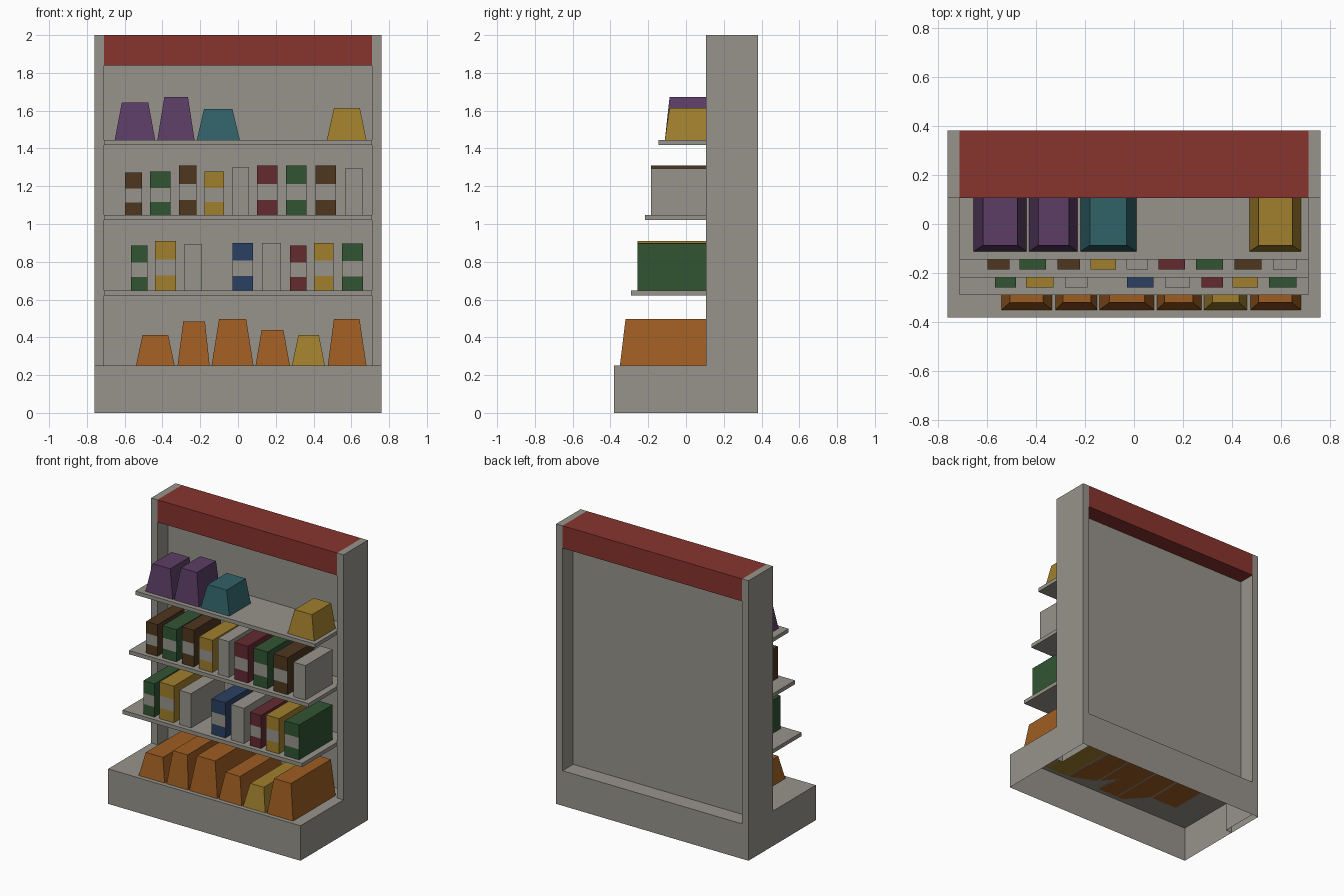
import bpy, bmesh
from mathutils import Vector

if "Cube" in bpy.data.objects:
    bpy.data.objects.remove(bpy.data.objects["Cube"])

COLOURS = {
    "grey": (0.31, 0.295, 0.258), "red": (0.245, 0.034, 0.027),
    "orange": (0.34, 0.109, 0.016), "yellow": (0.352, 0.212, 0.026),
    "purple": (0.107, 0.048, 0.133), "teal": (0.03, 0.122, 0.138),
    "brown": (0.076, 0.037, 0.013), "green": (0.031, 0.089, 0.033),
    "maroon": (0.125, 0.024, 0.03), "blue": (0.024, 0.051, 0.125),
}
MATS = {}
for key, rgb in COLOURS.items():
    MATS[key] = bpy.data.materials.new(key)
    MATS[key].diffuse_color = (*rgb, 1)


def block(name, x, y, z, colour, top_x=None, top_front=None, drop=(), label=None):
    """Box, optionally tapered; drop removes faces by normal, label paints a front band."""
    bm = bmesh.new()
    bmesh.ops.create_cube(bm, size=1)
    for v in bm.verts:
        upper = v.co.z > 0
        xs = top_x if upper and top_x else x
        front = top_front if upper and top_front is not None else y[0]
        v.co = (xs[v.co.x > 0], y[1] if v.co.y > 0 else front, z[upper])
    bm.normal_update()
    gone = [f for f in bm.faces if any(f.normal.dot(Vector(d)) > 0.99 for d in drop)]
    bmesh.ops.delete(bm, geom=gone, context='FACES')
    if label:
        cuts = [z[0] + (z[1] - z[0]) * t for t in (0.30, 0.63)]
        for h in cuts:
            bmesh.ops.bisect_plane(bm, geom=bm.verts[:] + bm.edges[:] + bm.faces[:],
                                   plane_co=(0, 0, h), plane_no=(0, 0, 1))
        bm.normal_update()
        for f in bm.faces:
            mid = f.calc_center_median().z
            if f.normal.y < -0.9 and cuts[0] < mid < cuts[1]:
                f.material_index = 1
    me = bpy.data.meshes.new(name)
    bm.to_mesh(me)
    bm.free()
    me.materials.append(MATS[colour])
    if label:
        me.materials.append(MATS[label])
    ob = bpy.data.objects.new(name, me)
    bpy.context.collection.objects.link(ob)
    return ob


FRONT, BACK, MID = -0.38, 0.38, 0.105
DOWN, REAR, AHEAD = (0, 0, -1), (0, 1, 0), (0, -1, 0)
LEFT, RIGHT = (-1, 0, 0), (1, 0, 0)

# Frame: hollow base, posts, header and recessed back panel
block("base_front", (-0.76, 0.76), (FRONT, MID), (0, 0.25), "grey", drop=(DOWN, REAR))
block("base_rear", (-0.71, 0.71), (MID, BACK), (0, 0.25), "grey",
      drop=(DOWN, AHEAD, LEFT, RIGHT))
for side, xs in (("left", (-0.76, -0.71)), ("right", (0.71, 0.76))):
    block(side + "_post", xs, (MID, BACK), (0, 2), "grey", drop=(DOWN,))
block("header", (-0.71, 0.71), (MID, BACK), (1.84, 2), "red")
block("back_panel", (-0.71, 0.71), (0.225, 0.26), (0.25, 1.84), "grey")

# Shelves, each one shallower than the one below
for i, (front, top) in enumerate(((-0.29, 0.648), (-0.217, 1.047), (-0.145, 1.444))):
    block(f"shelf_{i + 1}", (-0.71, 0.71), (front, 0.225), (top - 0.027, top), "grey")

# Tapered packs: colour, left, right, top left, top right, top height
LOWER_PACKS = (
    ("orange", -0.54, -0.335, -0.505, -0.37, 0.413),
    ("orange", -0.32, -0.15, -0.29, -0.175, 0.483),
    ("orange", -0.14, 0.082, -0.10, 0.043, 0.498),
    ("orange", 0.093, 0.275, 0.125, 0.24, 0.44),
    ("yellow", 0.285, 0.46, 0.32, 0.428, 0.413),
    ("orange", 0.475, 0.68, 0.508, 0.643, 0.498),
)
UPPER_PACKS = (
    ("purple", -0.653, -0.438, -0.615, -0.475, 1.643),
    ("purple", -0.427, -0.23, -0.39, -0.265, 1.673),
    ("teal", -0.218, 0.01, -0.18, -0.03, 1.61),
    ("yellow", 0.47, 0.68, 0.508, 0.645, 1.615),
)
for row, packs, floor, front, taper in (("lower", LOWER_PACKS, 0.25, -0.35, 0.03),
                                        ("upper", UPPER_PACKS, 1.444, -0.112, 0.025)):
    for i, (colour, a, b, c, d, top) in enumerate(packs):
        block(f"{row}_pack_{i + 1}", (a, b), (front, 0.13), (floor, top), colour,
              top_x=(c, d), top_front=front + taper)

# Upright boxes with a plain front label: colour, left, right, top height
LOWER_BOXES = (
    ("green", -0.567, -0.48, 0.885), ("yellow", -0.44, -0.327, 0.91),
    ("grey", -0.282, -0.19, 0.893), ("blue", -0.028, 0.08, 0.90),
    ("grey", 0.127, 0.228, 0.90), ("maroon", 0.275, 0.362, 0.885),
    ("yellow", 0.402, 0.505, 0.90), ("green", 0.55, 0.663, 0.897),
)
UPPER_BOXES = (
    ("brown", -0.597, -0.507, 1.272), ("green", -0.467, -0.358, 1.277),
    ("brown", -0.312, -0.22, 1.31), ("yellow", -0.177, -0.073, 1.277),
    ("grey", -0.03, 0.058, 1.303), ("maroon", 0.10, 0.208, 1.31),
    ("green", 0.253, 0.363, 1.31), ("brown", 0.41, 0.52, 1.31),
    ("grey", 0.567, 0.663, 1.293),
)
for row, boxes, floor, front in (("lower", LOWER_BOXES, 0.648, -0.258),
                                 ("upper", UPPER_BOXES, 1.047, -0.185)):
    for i, (colour, a, b, top) in enumerate(boxes):
        block(f"{row}_box_{i + 1}", (a, b), (front, 0.12), (floor, top), colour,
              label=None if colour == "grey" else "grey")

for m in bpy.data.materials:
    if m.users and not m.is_grease_pencil:
        m.use_nodes = True
        m.node_tree.nodes["Principled BSDF"].inputs["Base Color"].default_value = m.diffuse_color
